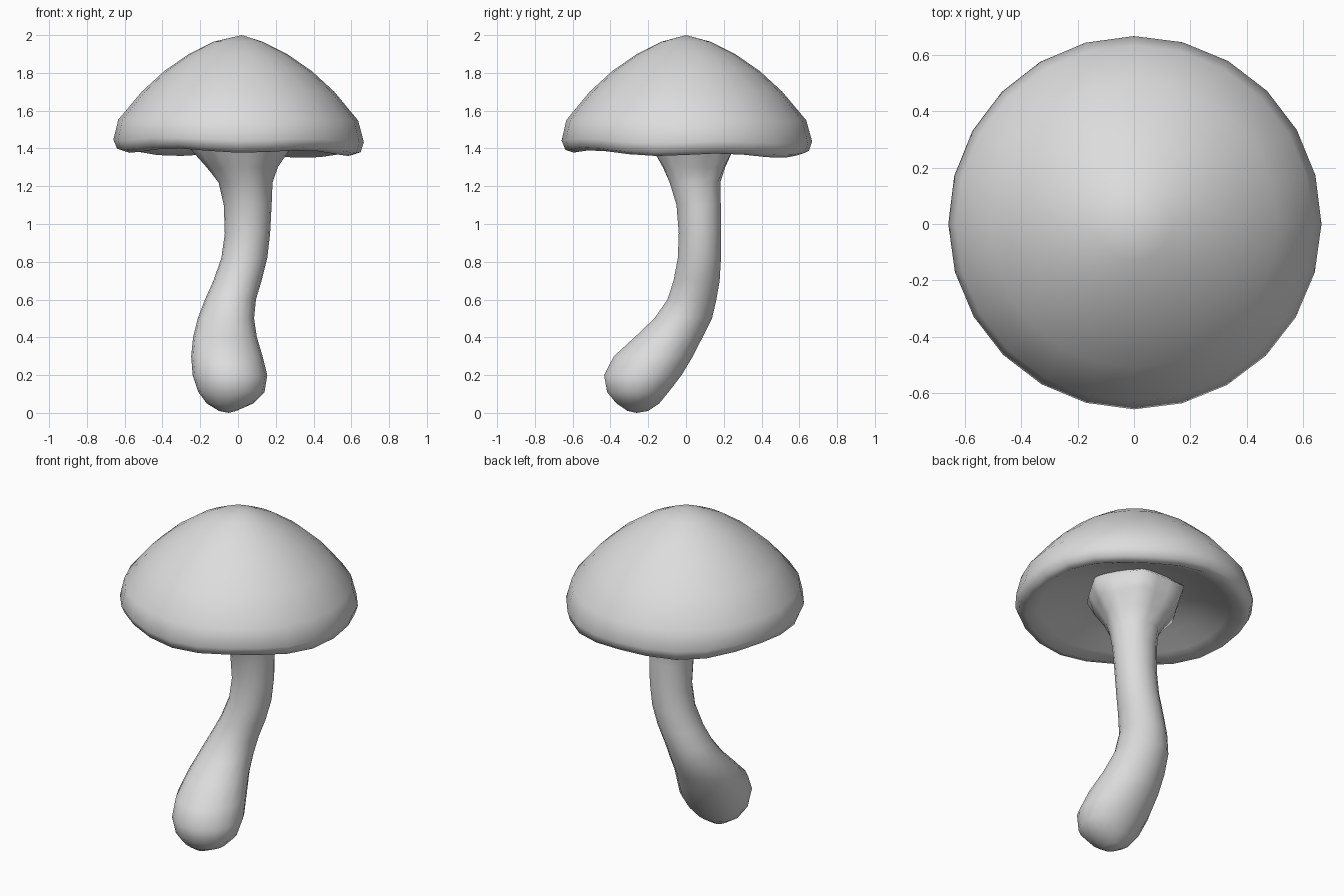
import bpy
import bmesh
from math import sin, cos, pi

# Remove the default cube only
default = bpy.data.objects.get("Cube")
if default:
    bpy.data.objects.remove(default, do_unlink=True)

GREY = 0.72
material = bpy.data.materials.new("pale_grey")
material.use_nodes = True
material.diffuse_color = (GREY, GREY, GREY, 1)
shader = next(n for n in material.node_tree.nodes if n.type == "BSDF_PRINCIPLED")
shader.inputs["Base Color"].default_value = (GREY, GREY, GREY, 1)


def loft(name, rings, start, end):
    """Skin a stack of point rings and close it with a pole at each end."""
    bm = bmesh.new()
    loops = [[bm.verts.new(point) for point in ring] for ring in rings]
    count = len(loops[0])
    poles = bm.verts.new(start), bm.verts.new(end)
    for i in range(count):
        j = (i + 1) % count
        for lower, upper in zip(loops, loops[1:]):
            bm.faces.new((lower[i], lower[j], upper[j], upper[i]))
        bm.faces.new((poles[0], loops[0][j], loops[0][i]))
        bm.faces.new((poles[1], loops[-1][i], loops[-1][j]))
    bmesh.ops.recalc_face_normals(bm, faces=bm.faces)
    mesh = bpy.data.meshes.new(name)
    bm.to_mesh(mesh)
    bm.free()
    for polygon in mesh.polygons:
        polygon.use_smooth = True
    mesh.materials.append(material)
    obj = bpy.data.objects.new(name, mesh)
    bpy.context.collection.objects.link(obj)
    return obj


def angles(count):
    return [2 * pi * i / count for i in range(count)]


# Cap: hollow underside, rolled rim, then the dome (radius, height, rim waviness)
cap_profile = [
    (.24, 1.515, 0), (.4, 1.46, .3), (.53, 1.405, .7), (.6, 1.375, 1),
    (.645, 1.39, 1), (.663, 1.44, .7), (.635, 1.55, .2), (.51, 1.7, 0),
    (.39, 1.81, 0), (.26, 1.9, 0), (.13, 1.965, 0),
]


def cap_point(angle, radius, height, wave):
    # The rim is lifted toward the front right and bulges toward the back left
    turn = angle - 4.1
    spread = radius - wave * .008 * cos(turn)
    lift = wave * (.015 * cos(turn) + .01 * cos(5 * turn))
    return spread * cos(angle), spread * sin(angle), height + lift


cap_rings = [[cap_point(a, *row) for a in angles(24)] for row in cap_profile]
loft("cap", cap_rings, (0, 0, 1.54), (.02, 0, 2))

# Stem: height, left and right edges, front and back edges, rib depth
stem_profile = [
    (.01, -.1, -.01, -.31, -.2, 0),
    (.05, -.165, .08, -.37, -.14, 0),
    (.11, -.21, .14, -.42, -.09, 0),
    (.2, -.24, .155, -.437, -.02, 0),
    (.3, -.248, .13, -.385, .04, 0),
    (.4, -.238, .1, -.275, .09, 0),
    (.5, -.213, .085, -.17, .14, 0),
    (.6, -.175, .095, -.1, .163, 0),
    (.7, -.13, .125, -.068, .18, 0),
    (.82, -.088, .155, -.045, .187, 0),
    (.95, -.07, .17, -.04, .188, 0),
    (1.1, -.075, .178, -.052, .186, 0),
    (1.22, -.1, .18, -.09, .185, .02),
    (1.3, -.155, .2, -.13, .215, .06),
    (1.39, -.225, .25, -.185, .26, .09),
    (1.48, -.26, .285, -.235, .29, .08),
    (1.53, -.22, .24, -.2, .24, .04),
]


def stem_point(angle, height, left, right, front, back, rib):
    ridge = 1 + rib * cos(6 * angle)
    return ((left + right) / 2 + (right - left) / 2 * ridge * cos(angle),
            (front + back) / 2 + (back - front) / 2 * ridge * sin(angle),
            height)


stem_rings = [[stem_point(a, *row) for a in angles(18)] for row in stem_profile]
loft("stem", stem_rings, (-.05, -.26, 0), (0, 0, 1.55))
